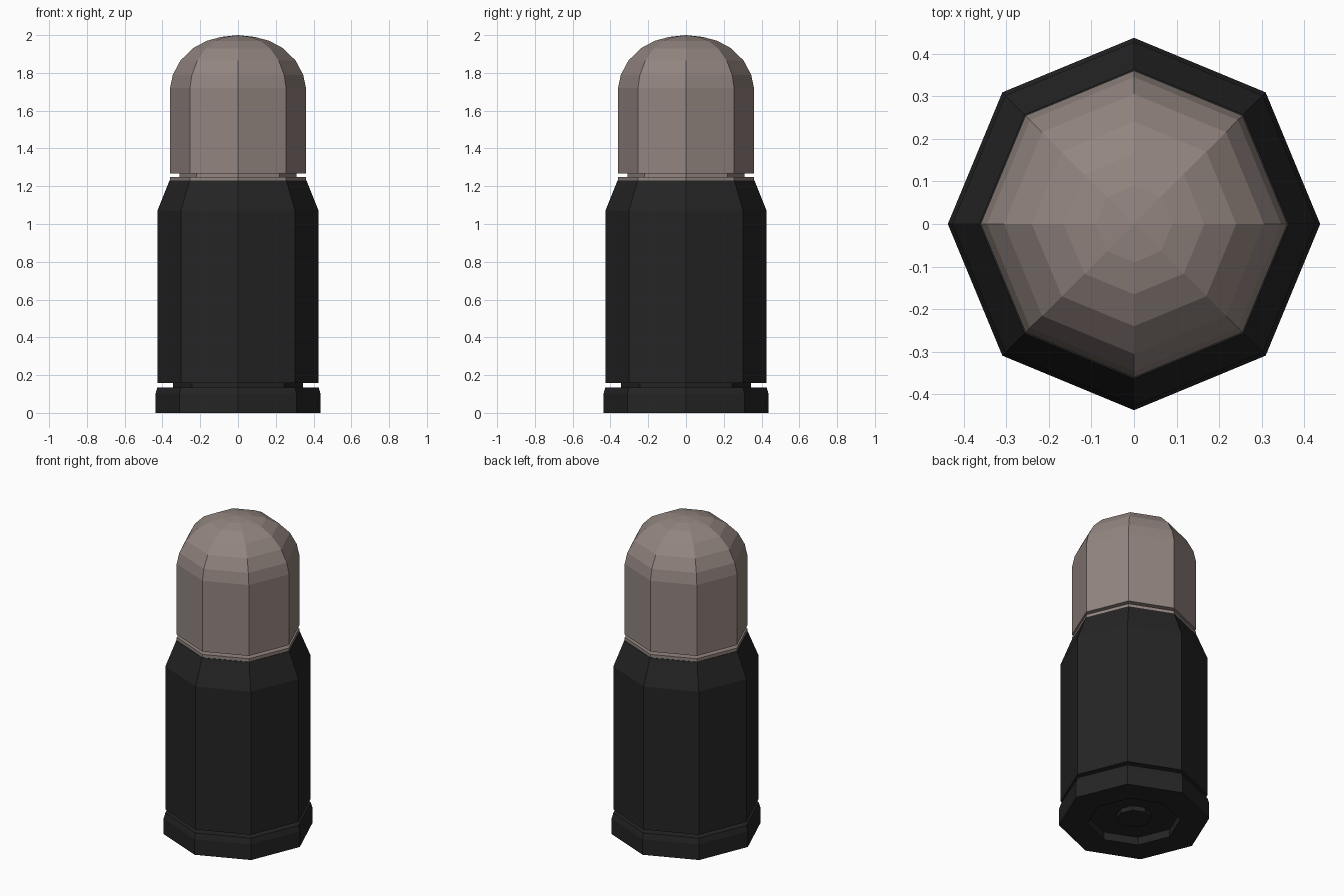
import bpy, bmesh, math

if "Cube" in bpy.data.objects:
    bpy.data.objects.remove(bpy.data.objects["Cube"])

SIDES = 8

def material(name, rgb):
    m = bpy.data.materials.new(name)
    m.diffuse_color = (*rgb, 1)
    m.use_nodes = True
    m.node_tree.nodes["Principled BSDF"].inputs["Base Color"].default_value = m.diffuse_color
    return m

black = material("black casing", (0.018, 0.018, 0.018))
taupe = material("taupe tip", (0.29, 0.235, 0.215))

def lathe(name, profile, mat):
    """Revolve (radius, z) points into a flat-faced octagonal solid."""
    bm = bmesh.new()
    rings = []
    for r, z in profile:
        if r == 0:
            rings.append([bm.verts.new((0, 0, z))] * SIDES)
        else:
            rings.append([bm.verts.new((r * math.cos(math.tau * i / SIDES),
                                        r * math.sin(math.tau * i / SIDES), z))
                          for i in range(SIDES)])
    for a, b in zip(rings, rings[1:]):
        for i in range(SIDES):
            j = (i + 1) % SIDES
            bm.faces.new(list(dict.fromkeys((a[i], a[j], b[j], b[i]))))
    bmesh.ops.recalc_face_normals(bm, faces=bm.faces)
    mesh = bpy.data.meshes.new(name)
    bm.to_mesh(mesh)
    bm.free()
    mesh.materials.append(mat)
    bpy.context.collection.objects.link(bpy.data.objects.new(name, mesh))

# casing: recessed base with raised primer, rim, groove, body, shoulder
lathe("casing", [(0, 0.02), (0.10, 0.02), (0.10, 0.05), (0.27, 0.05), (0.27, 0),
                 (0.437, 0), (0.437, 0.10), (0.427, 0.135), (0.345, 0.135),
                 (0.345, 0.157), (0.427, 0.157), (0.427, 1.07), (0.363, 1.23),
                 (0, 1.23)], black)

# tip: collar, groove, straight wall and dome
lathe("tip", [(0, 1.2), (0.36, 1.23), (0.36, 1.25), (0.31, 1.25), (0.31, 1.268),
              (0.36, 1.268), (0.36, 1.72), (0.345, 1.79), (0.305, 1.865),
              (0.24, 1.93), (0.165, 1.97), (0.09, 1.99), (0, 2.0)], taupe)
